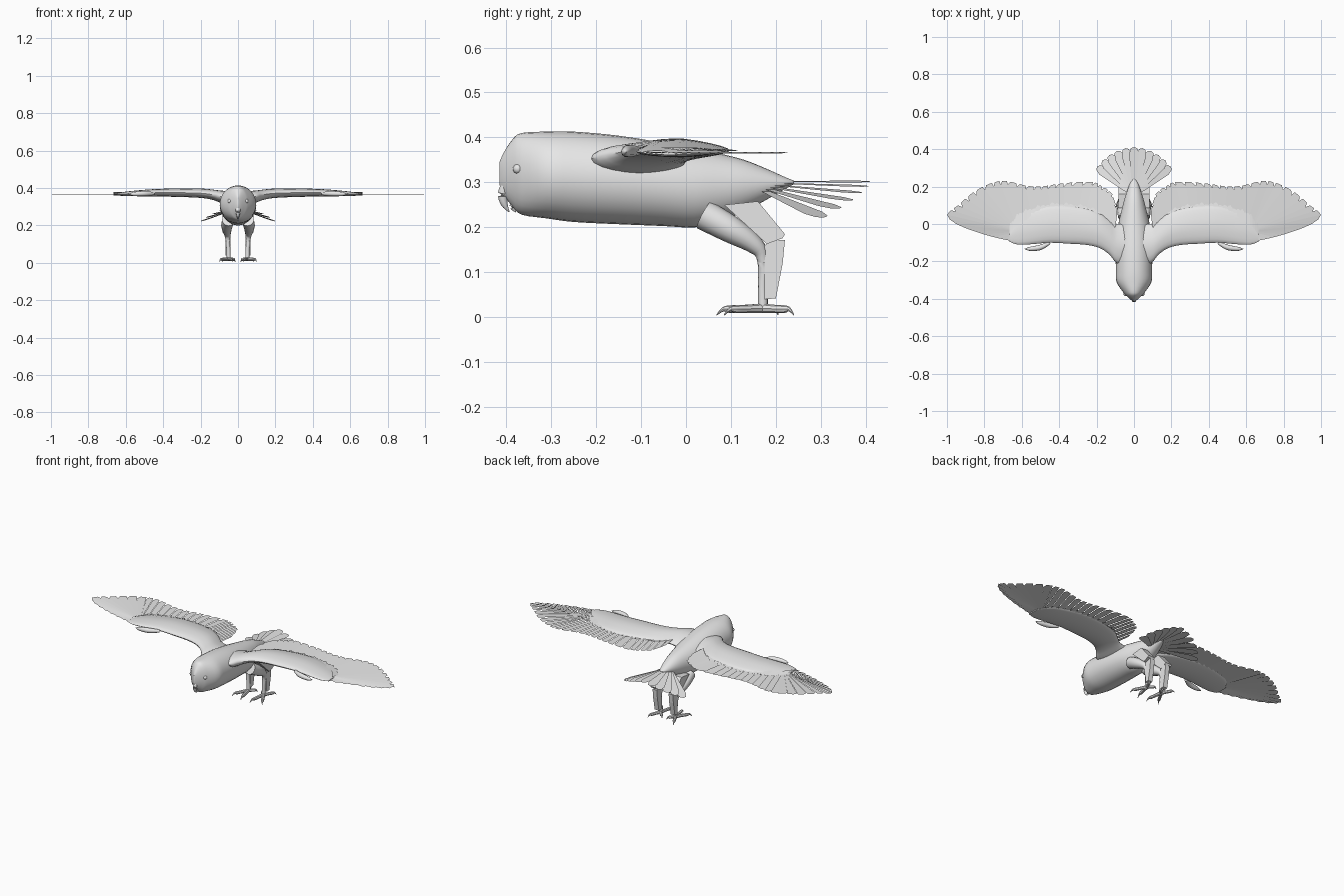
import bpy, bmesh, math
from mathutils import Vector

cube = bpy.data.objects.get("Cube")
if cube:
    bpy.data.objects.remove(cube, do_unlink=True)

grey = bpy.data.materials.new("light_grey")
grey.use_nodes = True
grey.diffuse_color = (0.8, 0.8, 0.8, 1)
grey.node_tree.nodes["Principled BSDF"].inputs["Base Color"].default_value = (0.8, 0.8, 0.8, 1)
smooth_parts = []


def finish(name, bm, mirror=False, smooth=False):
    mesh = bpy.data.meshes.new(name)
    bm.to_mesh(mesh)
    bm.free()
    mesh.materials.append(grey)
    obj = bpy.data.objects.new(name, mesh)
    bpy.context.collection.objects.link(obj)
    if mirror:
        mod = obj.modifiers.new("mirror", 'MIRROR')
        mod.use_mirror_merge = False
    if smooth:
        smooth_parts.append(obj)
    return obj


def spline(pts, steps):
    """Catmull-Rom samples through points of any dimension."""
    out = []
    last = len(pts) - 1
    for i in range(last):
        quad = [pts[max(0, min(last, i + k))] for k in (-1, 0, 1, 2)]
        for s in range(steps):
            t = s / steps
            out.append(tuple(
                0.5 * (2 * b + (c - a) * t + (2 * a - 5 * b + 4 * c - d) * t * t
                       + (3 * b - a - 3 * c + d) * t ** 3)
                for a, b, c, d in zip(*quad)))
    out.append(tuple(pts[-1]))
    return out


def loft(bm, rings):
    rows = [[bm.verts.new(p) for p in ring] for ring in rings]
    n = len(rows[0])
    faces = []
    for a, b in zip(rows, rows[1:]):
        for i in range(n):
            j = (i + 1) % n
            faces.append(bm.faces.new((a[i], a[j], b[j], b[i])))
    faces += [bm.faces.new(rows[0]), bm.faces.new(rows[-1])]
    bmesh.ops.recalc_face_normals(bm, faces=faces)


def tube(bm, path, sides=10, steps=4):
    """Tapered round tube along (x, y, z, radius) points."""
    pts = spline(path, steps)
    rings = []
    for i, p in enumerate(pts):
        a, b = pts[max(0, i - 1)], pts[min(len(pts) - 1, i + 1)]
        along = (Vector(b[:3]) - Vector(a[:3])).normalized()
        turn = along.to_track_quat('Z', 'Y')
        ring = []
        for k in range(sides):
            t = math.tau * k / sides
            ring.append(Vector(p[:3]) + turn @ Vector((math.cos(t), math.sin(t), 0)) * max(p[3], 0.0005))
        rings.append(ring)
    loft(bm, rings)


def sheet(bm, pts):
    face = bm.faces.new([bm.verts.new(p) for p in pts])
    face.normal_update()
    if face.normal.z < 0:
        face.normal_flip()


def circle(n):
    return [(math.cos(math.tau * k / n), math.sin(math.tau * k / n)) for k in range(n)]


# Body and head: y, half width, bottom, top
body = [(-.415, .004, .295, .345), (-.405, .018, .272, .367), (-.385, .040, .245, .397),
        (-.365, .058, .228, .410), (-.31, .093, .22, .413), (-.25, .097, .212, .413),
        (-.15, .097, .207, .404), (-.05, .09, .203, .388), (.02, .08, .2, .375),
        (.08, .065, .215, .363), (.13, .052, .235, .35), (.18, .036, .262, .33),
        (.22, .02, .285, .312), (.24, .005, .296, .304)]
bm = bmesh.new()
loft(bm, [[(w * c, y, (lo + hi) / 2 + (hi - lo) / 2 * s) for c, s in circle(28)]
          for y, w, lo, hi in spline(body, 3)])
finish("body", bm, smooth=True)

# Beak, upper and lower halves
bm = bmesh.new()
tube(bm, [(0, -.395, .30, .014), (0, -.407, .275, .012), (0, -.404, .252, .008), (0, -.393, .234, .001)])
tube(bm, [(0, -.375, .26, .011), (0, -.386, .247, .007), (0, -.379, .234, .001)])
finish("beak", bm, smooth=True)

# Eyes
bm = bmesh.new()
bmesh.ops.create_uvsphere(bm, u_segments=14, v_segments=8, radius=.011)
bmesh.ops.translate(bm, verts=bm.verts, vec=(.045, -.374, .33))
finish("eyes", bm, True, True)

# Wing arms: x, front, back, bottom, top
arm = [(.02, -.22, 0, .30, .382), (.09, -.21, 0, .32, .386), (.13, -.165, .02, .335, .391),
       (.18, -.13, .055, .345, .396), (.25, -.112, .08, .35, .398), (.35, -.105, .095, .353, .397),
       (.45, -.10, .095, .355, .394), (.55, -.108, .07, .356, .386), (.62, -.11, .04, .358, .378),
       (.665, -.095, -.02, .362, .371)]
bm = bmesh.new()
for_rings = []
for x, f, b, lo, hi in spline(arm, 3):
    ring = []
    for c, s in circle(20):
        # thick leading edge, thinner trailing edge
        thick = (hi - lo) / 2 * (1 - .3 * max(c, 0))
        ring.append((x, (f + b) / 2 + (b - f) / 2 * c, (lo + hi) / 2 + thick * s - .004 * max(c, 0)))
    for_rings.append(ring)
loft(bm, for_rings)
finish("wing_arms", bm, True, True)

# Thumb feathers on the leading edges
bm = bmesh.new()
tube(bm, [(.45, -.1, .37, .008), (.5, -.125, .37, .014), (.555, -.133, .368, .011), (.585, -.133, .367, .001)])
finish("thumb_feathers", bm, True, True)

# Flight feathers fanning out from the arms
outline = [(.09, .06), (.115, .16), (.17, .2), (.22, .225), (.33, .222), (.42, .212), (.5, .2),
           (.58, .205), (.68, .23), (.76, .22), (.86, .17), (.94, .1), (1.0, .05),
           (.95, 0), (.85, -.04), (.75, -.07), (.66, -.09)]
bm = bmesh.new()
tips = [Vector((x, y, .368)) for x, y in spline(outline, 2)]
roots = [Vector((.1, -.03, .368)).lerp(Vector((.62, -.04, .368)), min(1, i / 17)) for i in range(len(tips))]
drop = Vector((0, 0, -.004))
for i in range(len(tips) - 1):
    notch = .93 if i < 23 else 1
    end = roots[i + 1].lerp(tips[i + 1], notch)
    pts = [roots[i], tips[i], tips[i].lerp(tips[i + 1], .6), end + drop]
    if (roots[i + 1] - roots[i]).length > .001:
        pts.append(roots[i + 1] + drop)
    sheet(bm, pts)
finish("flight_feathers", bm, True)

# Covert feathers fringing the back of the arms
bm = bmesh.new()
edge = [s for s in spline(arm[3:], 4)]
for i, (a, b) in enumerate(zip(edge, edge[1:])):
    reach = .008 + .006 * (i % 3)
    sheet(bm, [(a[0], a[2] - .04, .378), (b[0], b[2] - .04, .378),
               (b[0], b[2] + reach * .5, .370), ((a[0] + b[0]) / 2, (a[2] + b[2]) / 2 + reach, .370),
               (a[0], a[2] + reach * .6, .372)])
finish("covert_feathers", bm, True)

# Tail fan, drooping to the sides
bm = bmesh.new()
for k in range(-5, 6):
    a = math.radians(k * 10.3)
    out = Vector((math.sin(a), math.cos(a), 0))
    side = Vector((math.cos(a), -math.sin(a), 0))
    length = .262 - .002 * abs(k)
    fall = .07 * (abs(k) / 5) ** 1.3
    pts = []
    for t, w in ((0, -.006), (.85, -.026), (.97, -.017), (1, 0), (.97, .017), (.85, .026), (0, .006)):
        p = Vector((0, .15, .302 - .002 * abs(k))) + out * length * t + side * w
        p.z -= fall * t + .08 * w * (1 if k >= 0 else -1)
        pts.append(p)
    sheet(bm, pts)
finish("tail_feathers", bm)

# Legs
bm = bmesh.new()
tube(bm, [(.052, .04, .228, .034), (.06, .10, .195, .03), (.058, .15, .163, .021),
          (.055, .170, .135, .014), (.052, .171, .08, .011), (.05, .171, .025, .011)], 12)
finish("legs", bm, True, True)

# Feather tufts behind thighs and shins
tufts = {"thigh_feathers": (.06, .022, [(.085, .25), (.16, .258), (.22, .185), (.215, .176), (.18, .163)]),
         "shin_feathers": (.053, .014, [(.175, .16), (.195, .172), (.22, .172), (.215, .12),
                                        (.2, .042), (.175, .04)])}
for name, (x, half, shape) in tufts.items():
    bm = bmesh.new()
    loft(bm, [[(x + d, y, z) for y, z in shape] for d in (-half, half)])
    finish(name, bm, True)

# Toes with hooked claws
bm = bmesh.new()
for tx, ty in ((.03, .068), (.10, .085), (.015, .205), (.085, .24)):
    def at(t, z, r):
        return (.05 + (tx - .05) * t, .17 + (ty - .17) * t, z, r)
    tube(bm, [at(0, .02, .011), at(.35, .019, .009), at(.68, .018, .009),
              at(.85, .018, .005), at(1, .005, .001)], 8, 3)
finish("toes", bm, True, True)

# Smooth shading on the rounded parts
bpy.ops.object.select_all(action='DESELECT')
for obj in smooth_parts:
    obj.select_set(True)
bpy.context.view_layer.objects.active = smooth_parts[0]
bpy.ops.object.shade_smooth_by_angle(angle=math.radians(40))
